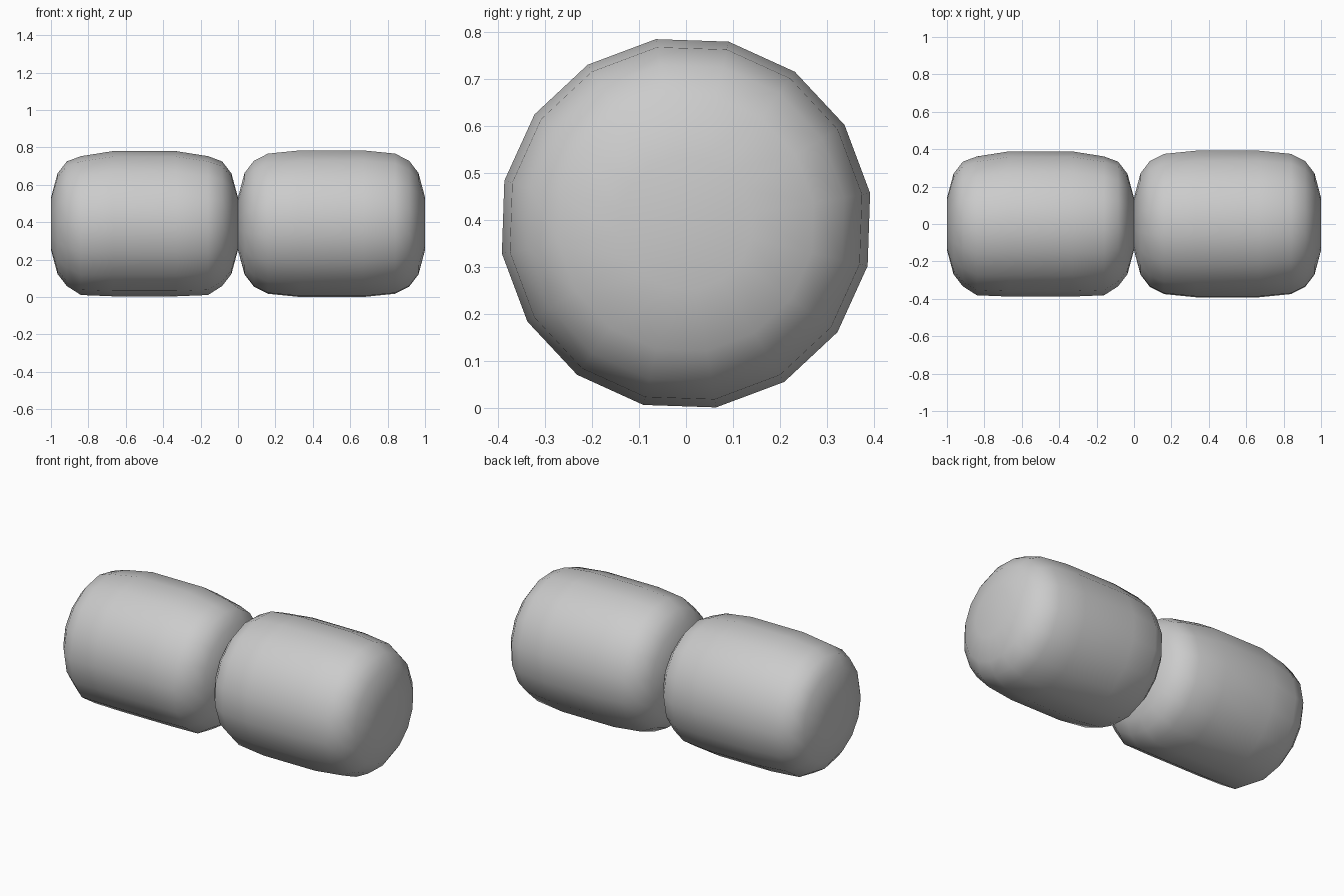
import bpy, bmesh, math

if "Cube" in bpy.data.objects:
    bpy.data.objects.remove(bpy.data.objects["Cube"])

SIDES = 16
CENTRE_Z = 0.392
# half profile of one rounded barrel: (distance from the end, radius)
HALF = [(0.0, 0.14), (0.035, 0.27), (0.085, 0.335), (0.16, 0.373), (0.33, 0.39)]


def rounded_barrel(name, x0, max_radius, turn, sag):
    """Lathe a soft-edged barrel along x, one unit long, starting at x0."""
    scale = max_radius / HALF[-1][1]
    profile = HALF + [(1 - x, r) for x, r in reversed(HALF)]
    bm = bmesh.new()
    rings = []
    for x, r in profile:
        # the shoulder rings sag slightly towards the front and the base
        s = sag if r == 0.373 else 0.0
        ring = []
        for i in range(SIDES):
            a = math.radians(turn) + 2 * math.pi * i / SIDES
            ring.append(bm.verts.new((x0 + x,
                                      r * scale * math.cos(a) - s,
                                      CENTRE_Z + r * scale * math.sin(a) - s)))
        rings.append(ring)
    for a, b in zip(rings, rings[1:]):
        for i in range(SIDES):
            j = (i + 1) % SIDES
            bm.faces.new((a[i], a[j], b[j], b[i]))
    # flat ends
    bm.faces.new(rings[0])
    bm.faces.new(rings[-1])
    bmesh.ops.recalc_face_normals(bm, faces=bm.faces)
    for f in bm.faces:
        f.smooth = True
    mesh = bpy.data.meshes.new(name)
    bm.to_mesh(mesh)
    bm.free()
    obj = bpy.data.objects.new(name, mesh)
    bpy.context.collection.objects.link(obj)
    return obj


# two soft barrels lying end to end
rounded_barrel("left_barrel", -1.0, 0.388, 0.0, 0.01)
rounded_barrel("right_barrel", 0.0, 0.397, 9.3, 0.0)
